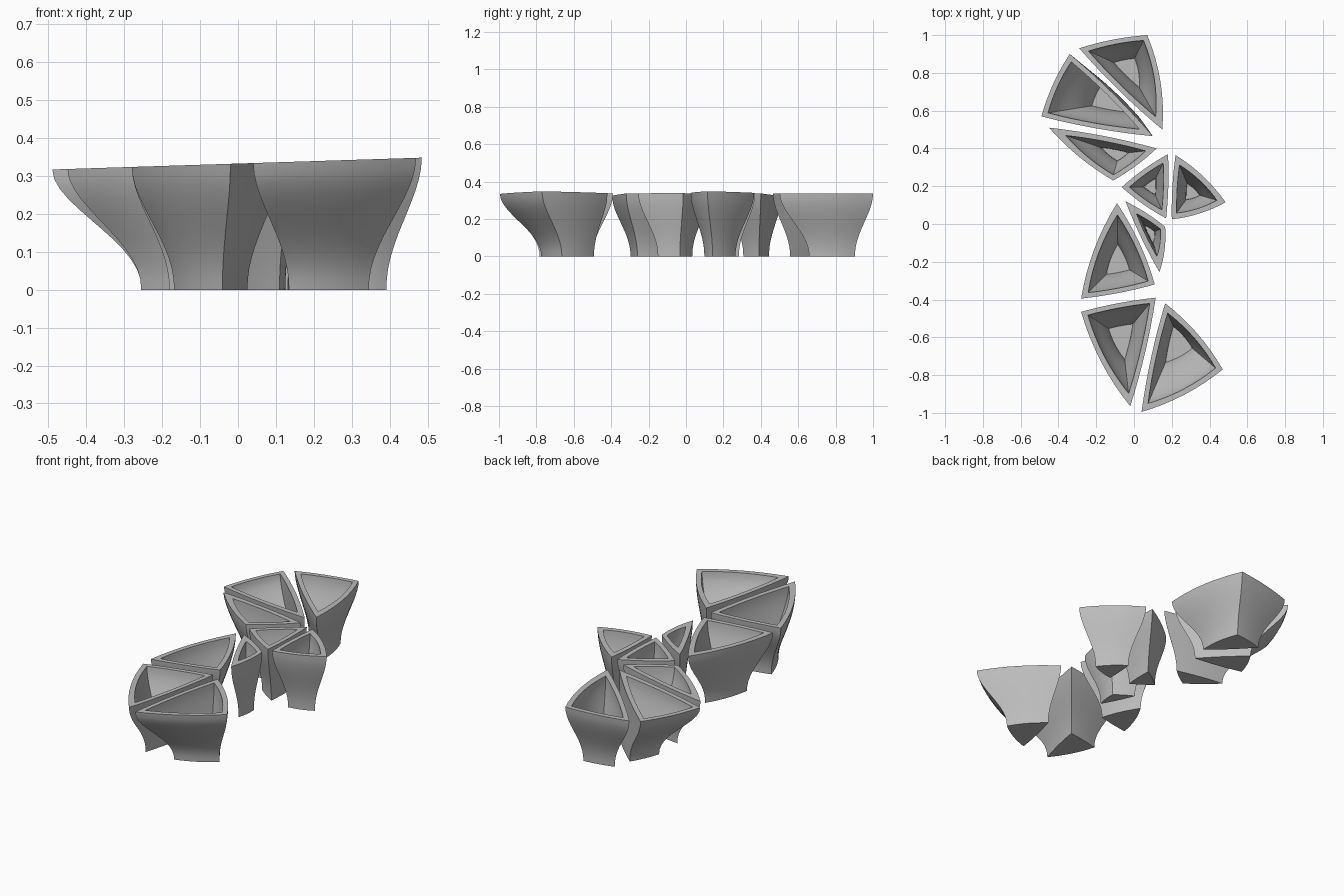
import bpy, bmesh
from mathutils import Vector

if "Cube" in bpy.data.objects:
    bpy.data.objects.remove(bpy.data.objects["Cube"], do_unlink=True)

grey = bpy.data.materials.new("plain_grey")
grey.use_nodes = True
COLOUR = (0.5, 0.5, 0.5, 1)
grey.diffuse_color = COLOUR
grey.node_tree.nodes["Principled BSDF"].inputs["Base Color"].default_value = COLOUR

BASE_SCALE = 0.49   # foot size relative to the rim
WALL = 0.024        # wall thickness
FLOOR = 0.09        # floor level as a share of the height
SEGMENTS = 8        # points along each bowed side
LEVELS = 12         # rings up each wall


def inset(corners, width):
    """Shrink a triangle evenly by moving its corners toward the incentre."""
    a, b, c = corners
    la, lb, lc = (b - c).length, (c - a).length, (a - b).length
    around = la + lb + lc
    centre = (a * la + b * lb + c * lc) / around
    radius = abs((b - a).cross(c - a)) / around
    keep = 1 - min(width / radius, 0.5)
    return [centre + (p - centre) * keep for p in corners]


def ring(bm, rim, bows, shift, t, width):
    """One closed loop of the vessel at height share t."""
    ease = t ** 1.1
    ease = ease * ease * (3 - 2 * ease)
    size = BASE_SCALE + (1 - BASE_SCALE) * ease
    middle = sum(rim, Vector((0, 0))) / 3
    corners = [middle + shift * (1 - ease) + (p - middle) * size for p in rim]
    if width:
        corners = inset(corners, width)
    centre = sum(corners, Vector((0, 0))) / 3
    verts = []
    for i, bow in enumerate(bows):
        a, b = corners[i], corners[(i + 1) % 3]
        side = b - a
        out = Vector((side.y, -side.x))
        if out.dot((a + b) / 2 - centre) < 0:
            out = -out
        for j in range(SEGMENTS):
            u = j / SEGMENTS
            p = a + side * u + out * bow * 4 * u * (1 - u)
            height = 0.333 + 0.032 * p.x
            verts.append(bm.verts.new((p.x, p.y, t * height)))
    return verts


def vessel(name, rim, bows, shift=(0, 0)):
    rim = [Vector(p) for p in rim]
    shift = Vector(shift)
    bm = bmesh.new()
    # outer wall upward, then inner wall back down to the floor
    outer = [ring(bm, rim, bows, shift, k / LEVELS, 0) for k in range(LEVELS + 1)]
    inner = [ring(bm, rim, bows, shift, 1 - (1 - FLOOR) * k / LEVELS, WALL)
             for k in range(LEVELS + 1)]
    loops = outer + inner
    count = len(loops[0])
    for low, high in zip(loops, loops[1:]):
        for i in range(count):
            j = (i + 1) % count
            bm.faces.new((low[i], low[j], high[j], high[i]))
    bm.faces.new(loops[0])
    bm.faces.new(loops[-1])
    bmesh.ops.recalc_face_normals(bm, faces=bm.faces)
    mesh = bpy.data.meshes.new(name)
    bm.to_mesh(mesh)
    bm.free()
    mesh.materials.append(grey)
    obj = bpy.data.objects.new(name, mesh)
    bpy.context.collection.objects.link(obj)
    bpy.ops.object.select_all(action="DESELECT")
    obj.select_set(True)
    bpy.context.view_layer.objects.active = obj
    bpy.ops.object.shade_smooth_by_angle()


# back cluster
vessel("back_vessel", [(-.29, .93), (.07, 1), (.15, .5)], (.03, .06, .02))
vessel("back_right_vessel", [(-.34, .9), (-.49, .57), (.1, .465)],
       (.04, .02, .02), (.11, 0))
vessel("middle_right_vessel", [(-.45, .51), (.12, .4), (-.11, .23)],
       (.02, .03, .04), (.04, 0))
# small centre cluster
vessel("centre_vessel", [(.18, .37), (-.065, .195), (.17, .03)], (.03, .03, .02))
vessel("centre_left_vessel", [(.22, .365), (.485, .115), (.2, .025)], (.05, .05, .02))
vessel("small_vessel", [(-.045, .12), (.165, -.015), (.135, -.255)], (.03, .05, .02))
# front cluster
vessel("centre_right_vessel", [(-.09, .11), (.11, -.32), (-.28, -.395)], (.04, .02, .05))
vessel("front_right_vessel", [(-.28, -.465), (.115, -.39), (-.02, -.965)], (.02, .02, .05))
vessel("front_left_vessel", [(.165, -.42), (.47, -.77), (.04, -.995)],
       (.05, .05, .02), (0, .085))
